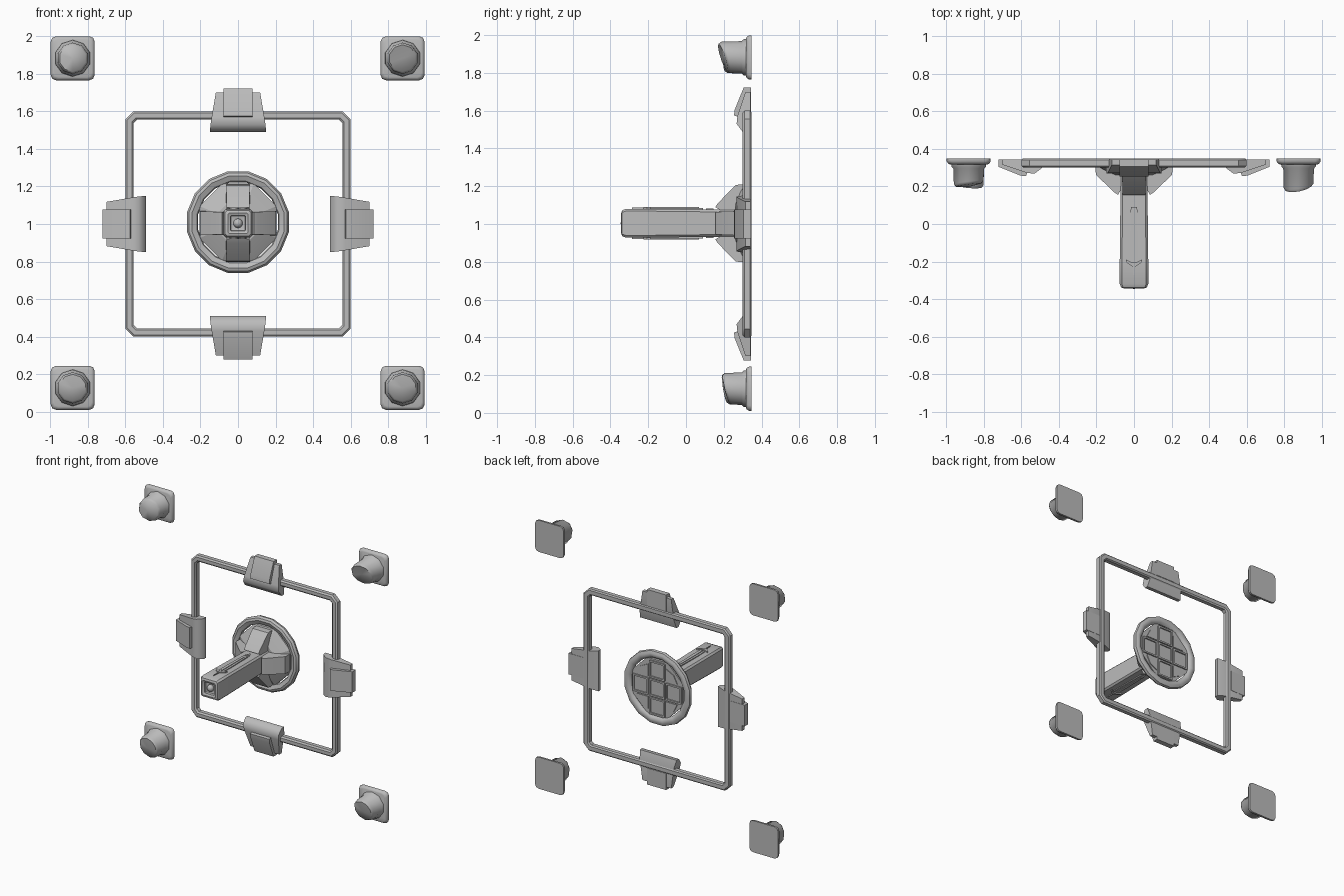
import bpy, bmesh, math
from mathutils import Matrix, Vector

if "Cube" in bpy.data.objects:
    bpy.data.objects.remove(bpy.data.objects["Cube"])

BACK, MID = 0.348, 1.004
grey = bpy.data.materials.new("stone_grey")
grey.diffuse_color = (0.5, 0.5, 0.5, 1)
grey.use_nodes = True
grey.node_tree.nodes["Principled BSDF"].inputs["Base Color"].default_value = grey.diffuse_color


def finish(name, bm, angle=40, spin=0, centre=(0, 0, MID)):
    """Turn about the y axis, place, and shade a bmesh."""
    bmesh.ops.recalc_face_normals(bm, faces=bm.faces)
    me = bpy.data.meshes.new(name)
    bm.to_mesh(me)
    bm.free()
    me.transform(Matrix.Translation(centre) @ Matrix.Rotation(math.radians(spin), 4, 'Y'))
    me.materials.append(grey)
    ob = bpy.data.objects.new(name, me)
    bpy.context.collection.objects.link(ob)
    bpy.ops.object.select_all(action='DESELECT')
    ob.select_set(True)
    bpy.context.view_layer.objects.active = ob
    bpy.ops.object.shade_smooth_by_angle(angle=math.radians(angle))
    return ob


def loft(rings, cap=True, loop=False):
    """Skin matching rings of points."""
    bm = bmesh.new()
    rows = [[bm.verts.new(p) for p in r] for r in rings]
    pairs = list(zip(rows, rows[1:])) + ([(rows[-1], rows[0])] if loop else [])
    for a, b in pairs:
        for i in range(len(a)):
            j = (i + 1) % len(a)
            bm.faces.new((a[i], a[j], b[j], b[i]))
    if cap and not loop:
        bm.faces.new(rows[0])
        bm.faces.new(rows[-1])
    return bm


def chamfered(hx, hz, c, y):
    """Rectangle in the xz plane with cut corners."""
    return [(hx, y, hz - c), (hx - c, y, hz), (c - hx, y, hz), (-hx, y, hz - c),
            (-hx, y, c - hz), (c - hx, y, -hz), (hx - c, y, -hz), (hx, y, c - hz)]


def circle(r, y, n):
    return [(r * math.cos(2 * math.pi * (i + .5) / n), y,
             r * math.sin(2 * math.pi * (i + .5) / n)) for i in range(n)]


def wedge(profile, widths):
    """Side profile of (y, z) points with a half width at each point."""
    return loft([[(s * w, y, z) for (y, z), w in zip(profile, widths)] for s in (-1, 1)])


def prism(outline, z0, z1):
    return loft([[(x, y, z) for x, y in outline] for z in (z0, z1)])


# Square tubular frame with mitred corners
section = [(.0225, .31), (.0225, .34), (.014, BACK), (-.014, BACK),
           (-.0225, .34), (-.0225, .31), (-.012, .300), (.012, .300)]
finish("square_frame", loft([chamfered(.5775 + d, .5775 + d, .03 + .586 * d, y)
                             for d, y in section], loop=True), 35, 0, (0, 0, 1.0))

# Four flared clips gripping the frame, each with a raised tab
for k in range(4):
    tag = ("top", "right", "bottom", "left")[k]
    finish("clip_" + tag, wedge(
        [(.298, .49), (.268, .53), (.272, .57), (.315, .70), (.342, .70), (.342, .55), (.325, .49)],
        [.15, .146, .14, .118, .118, .14, .15]), 60, 90 * k, (0, 0, 1.0))
    finish("clip_tab_" + tag, wedge(
        [(.285, .565), (.254, .575), (.258, .605), (.305, .722), (.344, .722), (.344, .60)],
        [.078] * 6), 50, 90 * k, (0, 0, 1.0))

# Round rim of the centre plate
rim = [(.255, BACK), (.272, .340), (.276, .322), (.266, .306), (.250, .300),
       (.236, .306), (.222, .312), (.216, .328), (.226, .342), (.240, BACK)]
finish("round_rim", loft([circle(r, y, 16) for r, y in rim], loop=True), 35, 0, (0, 0, 1.01))

# Faceted boss inside the rim
finish("faceted_boss", loft([circle(r, y, 8) for r, y in
                             [(.222, .334), (.222, .316), (.195, .300), (.12, .262)]]),
       20, 0, (0, 0, 1.01))

# Square beam with bevelled end and a recessed nose
finish("beam", loft([chamfered(h, h, c, y) for h, c, y in
                     [(.030, .004, -.315), (.038, .004, -.318), (.040, .004, -.336),
                      (.054, .008, -.343), (.068, .010, -.338), (.0765, .012, -.318),
                      (.076, .012, -.20), (.072, .012, .15), (.072, .012, .335)]]), 35)

bm = bmesh.new()
bmesh.ops.create_uvsphere(bm, u_segments=12, v_segments=8, radius=.025)
finish("nose_knob", bm, 60, 0, (0, -.321, MID))

# Four slanted braces around the beam
for k in range(4):
    finish("brace_%d" % k, wedge(
        [(.20, .060), (.155, .085), (.168, .105), (.262, .202), (.29, .206), (.328, .20), (.328, .06)],
        [.062, .06, .06, .064, .064, .064, .064]), 35, 90 * k)

# Dagger relief on the upper and lower sides of the beam
half_blade = [(.020, -.195), (.022, -.12), (.017, .09)]
blade = half_blade + [(-x, y) for x, y in reversed(half_blade)]
half_guard = [(.010, -.226), (.038, -.206), (.044, -.188), (.012, -.204)]
guard = half_guard + [(-x, y) for x, y in reversed(half_guard)]
for spin, tag in ((0, "upper"), (180, "lower")):
    finish("dagger_blade_" + tag, prism(blade, .069, .081), 30, spin)
    finish("dagger_ridge_" + tag, prism([(.006, -.19), (.006, .07), (-.006, .07), (-.006, -.19)],
                                        .07, .085), 30, spin)
    finish("dagger_guard_" + tag, prism(guard, .070, .085), 30, spin)
    finish("dagger_grip_" + tag, prism([(.006, -.222), (0, -.285), (-.006, -.222)],
                                       .070, .083), 30, spin)
    finish("dagger_tip_" + tag, prism([(.018, .105), (0, .145), (-.018, .105), (0, .118)],
                                      .068, .078), 30, spin)

# Raised square borders on the rear of the centre plate
for k, (cx, cz) in enumerate([(0, 0), (.135, 0), (-.135, 0), (0, .135), (0, -.135)]):
    rings = [(.064, .330), (.064, .344), (.052, .344), (.052, .330)]
    finish("rear_border_%d" % k, loft([chamfered(h, h, .004, y) for h, y in rings], loop=True),
           30, 0, (cx, 0, MID + cz))
for k in range(4):
    bm = loft([[(x, y, z) for x, z in ((.075, .075), (.165, .075), (.135, .135), (.075, .165))]
               for y in (.330, .340)])
    finish("rear_quarter_%d" % k, bm, 30, 90 * k)

# Corner anchors: rounded plate plus a stud with a rough, slanted end
# (x, z, end depth, slant, slant direction in degrees, peak)
anchors = [(-.88, 1.882, .205, .010, 200, -.008), (.876, 1.882, .192, .026, 120, .006),
           (-.88, .128, .200, .014, 60, -.004), (.876, .128, .207, .018, 75, -.006)]
for k, (x, z, end, slant, way, peak) in enumerate(anchors):
    plate = []
    for h, y in [(.102, .318), (.110, .322), (.117, .334), (.117, BACK)]:
        ring = []
        for q in range(4):
            for a in (0, 45, 90):
                t = math.radians(90 * q + a)
                sx = (1, -1, -1, 1)[q]
                sz = (1, 1, -1, -1)[q]
                ring.append((sx * (h - .028) + .028 * math.cos(t), y,
                             sz * (h - .028) + .028 * math.sin(t)))
        plate.append(ring)
    finish("anchor_plate_%d" % k, loft(plate), 45, 0, (x, 0, z))

    def rough(r, y, amount):
        return [(px, py - amount * math.cos(math.atan2(pz, px) - math.radians(way)), pz)
                for px, py, pz in circle(r, y, 10)]
    bm = loft([circle(.098, .325, 10), circle(.096, .305, 10), circle(.086, .295, 10),
               rough(.083, end + .018, slant), rough(.072, end + .003, slant)], cap=False)
    bm.verts.ensure_lookup_table()
    last = list(bm.verts)[-10:]
    apex = bm.verts.new(Vector((0, end + peak, 0)))
    for i in range(10):
        bm.faces.new((last[i], last[(i + 1) % 10], apex))
    finish("anchor_stud_%d" % k, bm, 50, 0, (x, 0, z))
